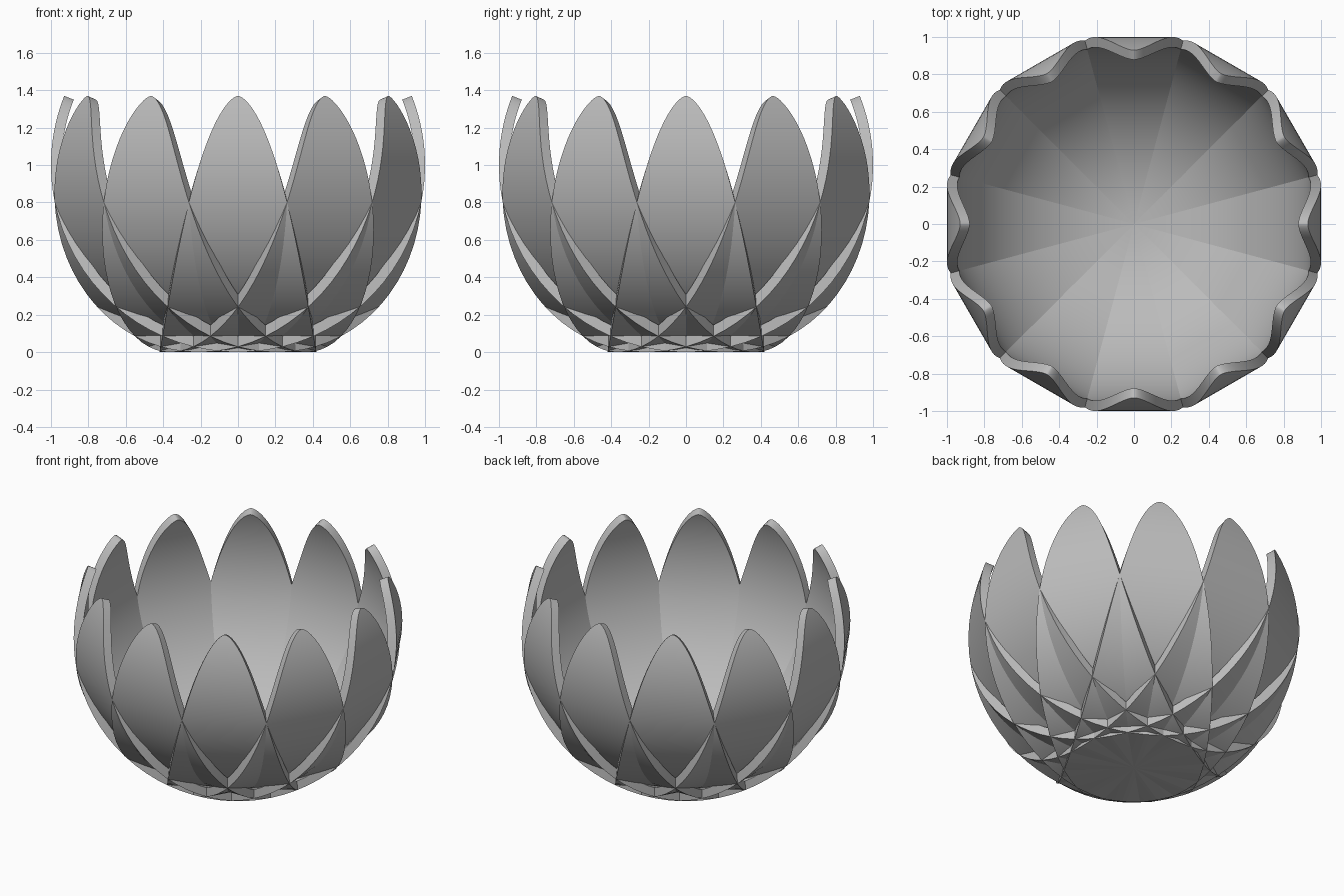
import bpy, bmesh, math

if "Cube" in bpy.data.objects:
    bpy.data.objects.remove(bpy.data.objects["Cube"])

PETALS = 12
RADIUS = 1.0          # outer radius of the bowl curve
INNER = 0.945         # inner radius
TIP = math.acos(-0.37)  # angle from the bottom centre to the petal tip
BASE = 0.42           # half width at the bottom


def half_width(u):
    """Petal half width, u = 0 at the bottom centre and 1 at the tip."""
    return BASE * max(0.0, 1 - u ** 1.8) ** 0.622


# Rows along the petal, closer together towards the rounded tip
rows = [i / 24 for i in range(17)]
rows += [2 / 3 + math.sin(math.pi / 2 * i / 16) / 3 for i in range(1, 16)]
rows.append(0.9999)

# One curved petal strip with thickness
bm = bmesh.new()
rings = []
for u in rows:
    a, w = u * TIP, half_width(u)
    ring = []
    for radius, x in ((RADIUS, -w), (RADIUS, w), (INNER, w), (INNER, -w)):
        ring.append(bm.verts.new((x, -radius * math.sin(a), RADIUS - radius * math.cos(a))))
    rings.append(ring)
for low, high in zip(rings, rings[1:]):
    for i in range(4):
        j = (i + 1) % 4
        bm.faces.new((low[i], low[j], high[j], high[i]))
bm.faces.new(rings[0][::-1])
bm.faces.new(rings[-1])
bmesh.ops.recalc_face_normals(bm, faces=bm.faces)
mesh = bpy.data.meshes.new("petal")
bm.to_mesh(mesh)
bm.free()

grey = bpy.data.materials.new("grey")
grey.diffuse_color = (0.5, 0.5, 0.5, 1)
grey.use_nodes = True
grey.node_tree.nodes["Principled BSDF"].inputs["Base Color"].default_value = grey.diffuse_color
mesh.materials.append(grey)

# Ring of petals that cross each other and form the bowl
for k in range(PETALS):
    petal = bpy.data.objects.new(f"petal_{k + 1}", mesh)
    petal.rotation_euler.z = 2 * math.pi * k / PETALS
    bpy.context.collection.objects.link(petal)
    petal.select_set(True)
    bpy.context.view_layer.objects.active = petal
bpy.ops.object.select_all(action='DESELECT')
first = bpy.data.objects["petal_1"]
first.select_set(True)
bpy.context.view_layer.objects.active = first
bpy.ops.object.shade_smooth_by_angle(angle=math.radians(35))
